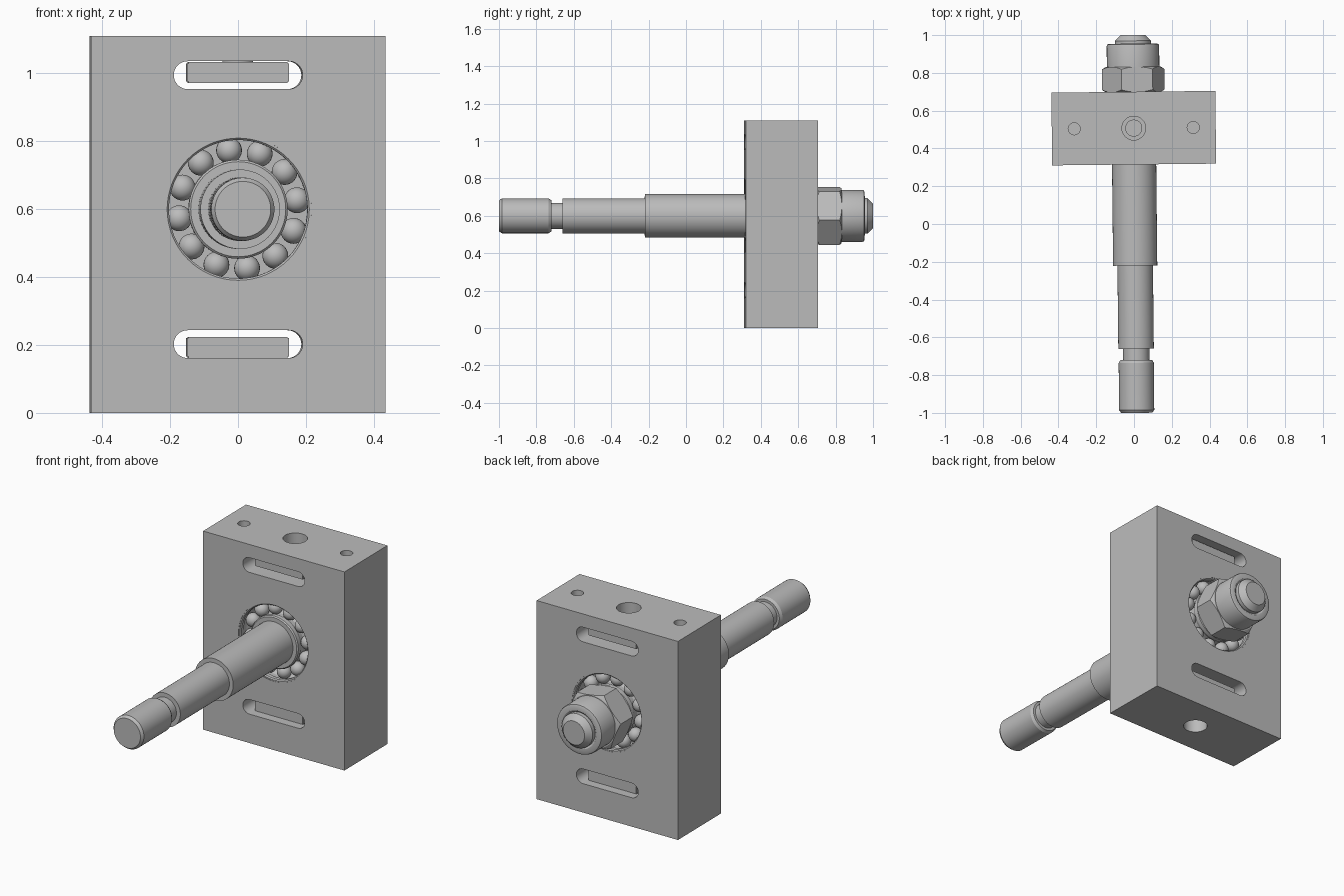
import bpy, bmesh
from math import pi, sin, cos, radians
from mathutils import Matrix, Vector

if "Cube" in bpy.data.objects:
    bpy.data.objects.remove(bpy.data.objects["Cube"])

steel = bpy.data.materials.new("plain grey steel")
steel.use_nodes = True
GREY = (0.5, 0.5, 0.5, 1)
steel.diffuse_color = GREY
for node in steel.node_tree.nodes:
    if node.type == "BSDF_PRINCIPLED":
        node.inputs["Base Color"].default_value = GREY

AXIS_Z = 0.60            # height of the shaft axis
FRONT, BACK = 0.315, 0.70
MID = (FRONT + BACK) / 2
HEIGHT = 1.11
parts = []


def make(name, bm):
    """Turn a bmesh into a named object with the steel material."""
    bmesh.ops.remove_doubles(bm, verts=bm.verts, dist=1e-5)
    bmesh.ops.recalc_face_normals(bm, faces=bm.faces)
    mesh = bpy.data.meshes.new(name)
    bm.to_mesh(mesh)
    bm.free()
    mesh.materials.append(steel)
    ob = bpy.data.objects.new(name, mesh)
    bpy.context.collection.objects.link(ob)
    parts.append(ob)
    return ob


def lathe(name, profile, steps=64, ring=False):
    """Revolve (radius, y) points about the shaft axis; ring closes the loop."""
    bm = bmesh.new()
    rows = [[bm.verts.new((r * cos(2 * pi * i / steps), y, AXIS_Z + r * sin(2 * pi * i / steps)))
             for i in range(steps)] for r, y in profile]
    pairs = list(zip(rows, rows[1:]))
    if ring:
        pairs.append((rows[-1], rows[0]))
    for a, b in pairs:
        for i in range(steps):
            j = (i + 1) % steps
            bm.faces.new((a[i], a[j], b[j], b[i]))
    return make(name, bm)


def box(name, lo, hi, bevel=0.0):
    bm = bmesh.new()
    lo, hi = Vector(lo), Vector(hi)
    size = hi - lo
    bmesh.ops.create_cube(bm, size=1, matrix=Matrix.Translation((lo + hi) / 2)
                          @ Matrix.Diagonal((*size, 1)))
    if bevel:
        bmesh.ops.bevel(bm, geom=bm.edges[:], offset=bevel, segments=2, affect="EDGES")
    return make(name, bm)


def upright(name, x, r, z0, z1, steps=32):
    """Vertical cylinder through the middle plane of the block."""
    bm = bmesh.new()
    bmesh.ops.create_cone(bm, cap_ends=True, segments=steps, radius1=r, radius2=r, depth=z1 - z0,
                          matrix=Matrix.Translation((x, MID, (z0 + z1) / 2)))
    return make(name, bm)


def slot(name, z, half, r, y0, y1, steps=16):
    """Prism with rounded ends running front to back."""
    bm = bmesh.new()
    pts = []
    for side, start in ((1, -pi / 2), (-1, pi / 2)):
        for i in range(steps + 1):
            a = start + pi * i / steps
            pts.append((side * (half - r) + r * cos(a), y0, z + r * sin(a)))
    face = bm.faces.new([bm.verts.new(p) for p in pts])
    new = bmesh.ops.extrude_face_region(bm, geom=[face])["geom"]
    bmesh.ops.translate(bm, vec=(0, y1 - y0, 0),
                        verts=[v for v in new if isinstance(v, bmesh.types.BMVert)])
    return make(name, bm)


def carve(ob, cutter, operation="DIFFERENCE"):
    mod = ob.modifiers.new("cut", "BOOLEAN")
    mod.operation, mod.object, mod.solver = operation, cutter, "EXACT"
    bpy.context.view_layer.objects.active = ob
    bpy.ops.object.modifier_apply(modifier=mod.name)
    parts.remove(cutter)
    bpy.data.objects.remove(cutter)


# Housing block with bearing bore, two slots and drilled holes
block = box("housing_block", (-0.434, FRONT, 0), (0.434, BACK, HEIGHT))
carve(block, lathe("bore_cutter", [(0, FRONT - 0.1), (0.216, FRONT - 0.1),
                                   (0.216, BACK + 0.1), (0, BACK + 0.1)]))
for z in (0.995, 0.2025):
    carve(block, slot("slot_cutter", z, 0.19, 0.041, FRONT - 0.1, BACK + 0.1))
carve(block, upright("top_hole_cutter", 0, 0.063, 1.0, HEIGHT + 0.1))
carve(block, upright("bottom_hole_cutter", 0, 0.063, -0.1, 0.2))
for x in (-0.315, 0.315):
    carve(block, upright("screw_hole_cutter", x, 0.032, 0.9, HEIGHT + 0.1))

# Clamping bars in the slots, with a stud in each centre hole
for label, z0, z1, s0, s1 in (("upper", 0.972, 1.034, 1.03, 1.05),
                              ("lower", 0.162, 0.224, 0.15, 0.17)):
    box(label + "_clamp_bar", (-0.15, FRONT + 0.045, z0), (0.15, BACK - 0.045, z1), 0.004)
    upright(label + "_clamp_stud", 0, 0.045, s0, s1)

# Two ball bearings, one at each face
for label, face, inward in (("front", FRONT, 1), ("back", BACK, -1)):
    def at(d):
        return face + inward * d
    centre = at(0.055)
    lathe(label + "_outer_ring", [(0.2165, at(0.002)), (0.2095, at(0.002)), (0.204, at(0.008)),
                                  (0.204, at(0.028)), (0.213, at(0.045)), (0.213, at(0.065)),
                                  (0.204, at(0.082)), (0.204, at(0.11)), (0.2165, at(0.11))], ring=True)
    lathe(label + "_inner_ring", [(0.115, at(0.001)), (0.140, at(0.001)), (0.146, at(0.007)),
                                  (0.146, at(0.028)), (0.138, at(0.045)), (0.138, at(0.065)),
                                  (0.146, at(0.082)), (0.146, at(0.11)), (0.115, at(0.11))], ring=True)
    balls = bmesh.new()
    for i in range(12):
        a = radians(98.7 + 30 * i)
        bmesh.ops.create_uvsphere(balls, u_segments=24, v_segments=16, radius=0.038,
                                  matrix=Matrix.Translation((0.1755 * cos(a), centre,
                                                             AXIS_Z + 0.1755 * sin(a))))
    make(label + "_bearing_balls", balls)
lathe("bearing_spacer", [(0.11, MID - 0.08), (0.2165, MID - 0.08),
                         (0.2165, MID + 0.08), (0.11, MID + 0.08)], ring=True)

# Stepped shaft with a groove near the front and a chamfered rear end
lathe("stepped_shaft", [
    (0, -1), (0.082, -1), (0.093, -0.985), (0.093, -0.735), (0.084, -0.72), (0.070, -0.72),
    (0.070, -0.66), (0.094, -0.66), (0.094, -0.22), (0.117, -0.22), (0.117, BACK - 0.01),
    (0.095, BACK - 0.01), (0.095, 0.97), (0.066, 1), (0, 1)])

# Lock nut: chamfered hexagon plus round collar
hexagon = bmesh.new()
bmesh.ops.create_cone(hexagon, cap_ends=True, segments=6, radius1=0.167, radius2=0.167, depth=0.3,
                      matrix=Matrix.Translation((0, 0.765, AXIS_Z))
                      @ Matrix.Rotation(radians(8), 4, "Y") @ Matrix.Rotation(pi / 2, 4, "X")
                      @ Matrix.Rotation(pi / 2, 4, "Z"))
nut = make("hex_nut", hexagon)
carve(nut, lathe("nut_chamfer", [(0, BACK), (0.148, BACK), (0.172, 0.714), (0.172, 0.817),
                                 (0.145, 0.832), (0, 0.832)]), "INTERSECT")
lathe("nut_collar", [(0.09, 0.82), (0.139, 0.82), (0.139, 0.942), (0.136, 0.951), (0.127, 0.955),
                     (0.105, 0.955), (0.09, 0.945)], ring=True)

# Shade, then give the whole assembly its slight turn
turn = Matrix.Translation((0.004, 0, 0)) @ Matrix.Rotation(radians(0.6), 4, "Z")
bpy.ops.object.select_all(action="DESELECT")
for ob in parts:
    ob.select_set(True)
    bpy.context.view_layer.objects.active = ob
    bpy.ops.object.shade_smooth_by_angle(angle=radians(25))
    ob.select_set(False)
    ob.matrix_world = turn
